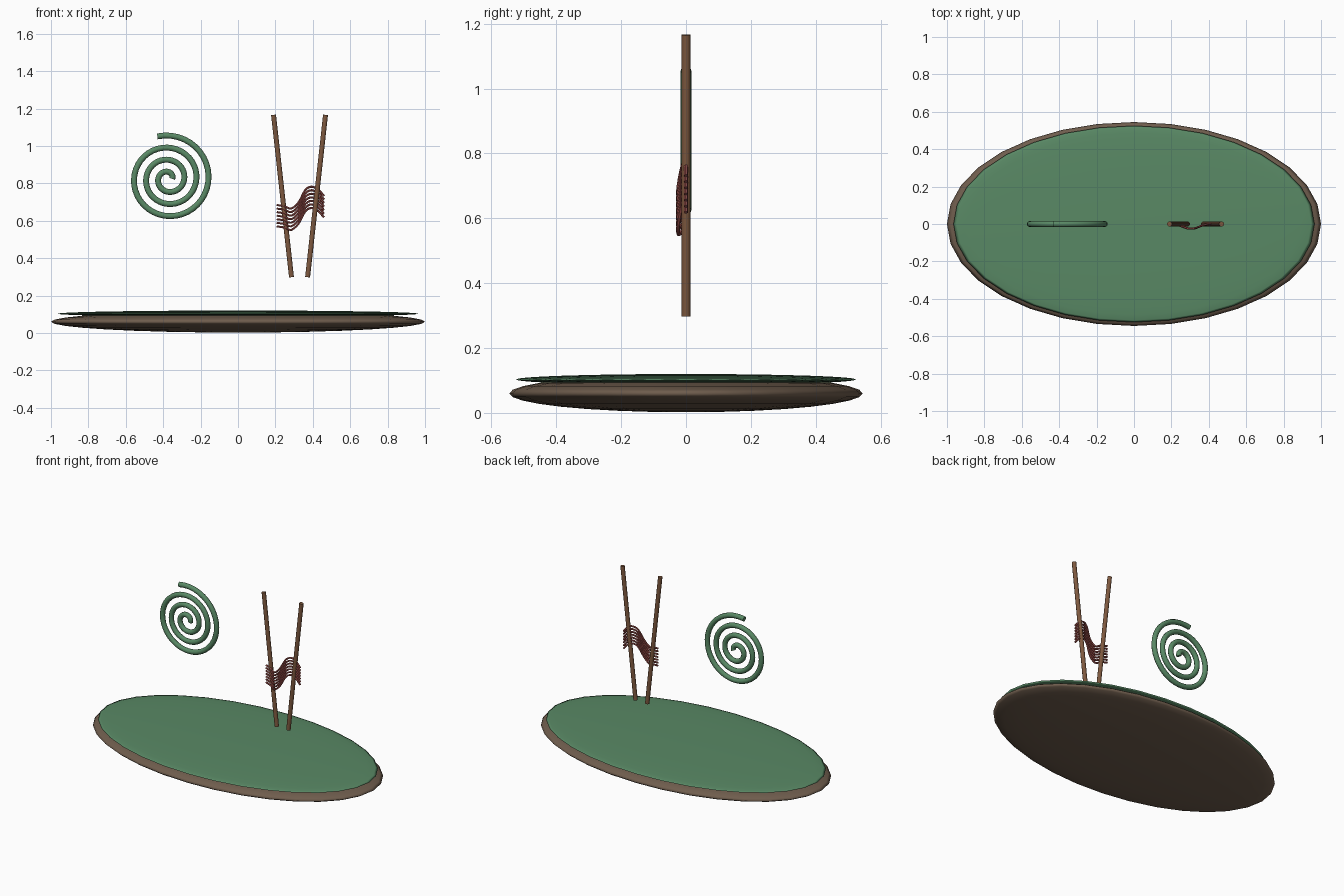
import bpy, math
from mathutils import Vector

if "Cube" in bpy.data.objects:
    bpy.data.objects.remove(bpy.data.objects["Cube"])


def material(name, rgb):
    m = bpy.data.materials.new(name)
    m.diffuse_color = (*rgb, 1)
    m.use_nodes = True
    m.node_tree.nodes["Principled BSDF"].inputs["Base Color"].default_value = m.diffuse_color
    return m


GREEN = material("green", (0.10, 0.25, 0.13))
EARTH = material("earth_brown", (0.16, 0.11, 0.075))
WOOD = material("wood_brown", (0.21, 0.10, 0.05))
RED = material("thread_red", (0.33, 0.08, 0.07))


def select_only(obj):
    bpy.ops.object.select_all(action='DESELECT')
    obj.select_set(True)
    bpy.context.view_layer.objects.active = obj


def flat_ellipsoid(name, z, size, mat):
    bpy.ops.mesh.primitive_uv_sphere_add(segments=32, ring_count=16, radius=1, location=(0, 0, z))
    o = bpy.context.object
    o.name = name
    o.scale = size
    bpy.ops.object.transform_apply(location=False, rotation=False, scale=True)
    bpy.ops.object.shade_smooth()
    o.data.materials.append(mat)


def tube(name, paths, radius, mat, bevel=2):
    cu = bpy.data.curves.new(name, 'CURVE')
    cu.dimensions = '3D'
    cu.bevel_depth = radius
    cu.bevel_resolution = bevel
    cu.use_fill_caps = True
    for pts in paths:
        s = cu.splines.new('POLY')
        s.points.add(len(pts) - 1)
        for p, co in zip(s.points, pts):
            p.co = (*co, 1)
    o = bpy.data.objects.new(name, cu)
    bpy.context.collection.objects.link(o)
    cu.materials.append(mat)
    select_only(o)
    bpy.ops.object.convert(target='MESH')
    bpy.ops.object.shade_smooth_by_angle(angle=math.radians(50))


def smooth_path(pts, steps=3):
    # Catmull-Rom interpolation through the points
    v = [Vector(p) for p in pts]
    v = [2 * v[0] - v[1]] + v + [2 * v[-1] - v[-2]]
    out = []
    for i in range(1, len(v) - 2):
        a, b, c, d = v[i - 1:i + 3]
        for k in range(steps):
            t = k / steps
            out.append(0.5 * (2 * b + (c - a) * t + (2 * a - 5 * b + 4 * c - d) * t * t
                              + (3 * b - a - 3 * c + d) * t ** 3))
    return out + [v[-2]]


# oval base with thin green top
flat_ellipsoid("base", 0.06, (1.0, 0.545, 0.058), EARTH)
flat_ellipsoid("green_top", 0.103, (0.965, 0.525, 0.017), GREEN)

# upright spiral
TURNS, STEPS = 3.29, 130
spiral = []
for i in range(STEPS + 1):
    a = TURNS * 2 * math.pi * i / STEPS
    r = 0.021 + 0.0648 * a / (2 * math.pi)
    spiral.append((-0.373 + r * math.cos(a), 0, 0.824 + r * math.sin(a)))
tube("spiral", [spiral], 0.0165, GREEN, 3)

# two crossing-angle sticks
for side, label in ((-1, "left"), (1, "right")):
    tube(label + "_stick", [[(0.329 + side * 0.043, 0, 0.298), (0.329 + side * 0.139, 0, 1.166)]],
         0.0138, WOOD, 3)

# stacked wavy threads between the sticks
wave = [(0.208, 0, 0.684), (0.25, -0.01, 0.677), (0.285, -0.023, 0.665), (0.325, -0.023, 0.70),
        (0.36, -0.010, 0.765), (0.395, 0, 0.782), (0.43, 0, 0.765), (0.46, 0, 0.732)]
tube("threads", [[p - Vector((0, 0, 0.019 * k)) for p in smooth_path(wave)] for k in range(7)],
     0.006, RED, 1)
